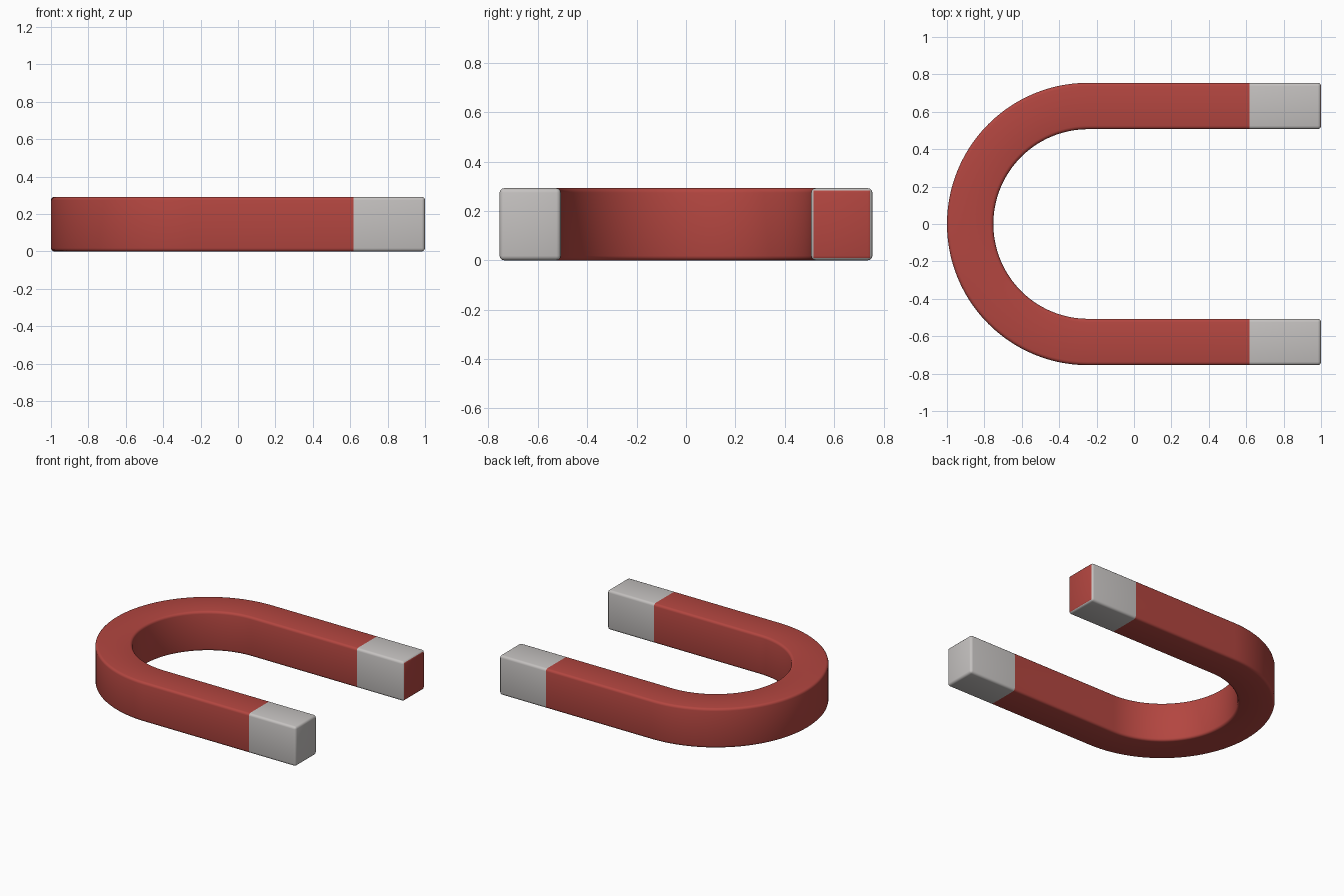
import bpy, bmesh, math

if "Cube" in bpy.data.objects:
    bpy.data.objects.remove(bpy.data.objects["Cube"])

R_OUT, R_IN, H, CX, SEAM = 0.755, 0.507, 0.292, -0.245, 0.617
SEG = 56


def material(name, rgb):
    m = bpy.data.materials.new(name)
    m.diffuse_color = (*rgb, 1)
    m.use_nodes = True
    m.node_tree.nodes["Principled BSDF"].inputs["Base Color"].default_value = m.diffuse_color
    return m


red = material("red paint", (0.45, 0.061, 0.051))
grey = material("bare steel", (0.56, 0.54, 0.53))

# Path stations: (x, y) for the outer and inner edge, from +y tip round to -y tip
stations = [((x, R_OUT), (x, R_IN)) for x in (1.0, SEAM)]
for i in range(SEG + 1):
    a = math.pi / 2 + math.pi * i / SEG
    c, s = math.cos(a), math.sin(a)
    stations.append(((CX + R_OUT * c, R_OUT * s), (CX + R_IN * c, R_IN * s)))
stations += [((x, -R_OUT), (x, -R_IN)) for x in (SEAM, 1.0)]

# Horseshoe bar: rectangular section swept along the path
bm = bmesh.new()
rings = []
for o, n in stations:
    rings.append([bm.verts.new((*p, z)) for p, z in ((o, 0), (n, 0), (n, H), (o, H))])
for a, b in zip(rings, rings[1:]):
    for k in range(4):
        j = (k + 1) % 4
        bm.faces.new((a[k], a[j], b[j], b[k]))
bm.faces.new(rings[0])
bm.faces.new(rings[-1])
bmesh.ops.recalc_face_normals(bm, faces=bm.faces[:])

# Rounded edges
sharp = [e for e in bm.edges if e.calc_face_angle(0) > 1.0]
bmesh.ops.bevel(bm, geom=sharp, offset=0.018, segments=3, profile=0.5,
                affect='EDGES', clamp_overlap=True)

# Steel tips, with the +y end face painted red
for f in bm.faces:
    c = f.calc_center_median()
    f.smooth = True
    red_end = c.y > 0 and f.normal.x > 0.9
    f.material_index = 1 if c.x > SEAM and not red_end else 0

me = bpy.data.meshes.new("horseshoe_magnet")
bm.to_mesh(me)
bm.free()
me.materials.append(red)
me.materials.append(grey)
ob = bpy.data.objects.new("horseshoe_magnet", me)
bpy.context.collection.objects.link(ob)
bpy.context.view_layer.objects.active = ob
ob.select_set(True)
bpy.ops.object.shade_smooth_by_angle(angle=math.radians(35))
